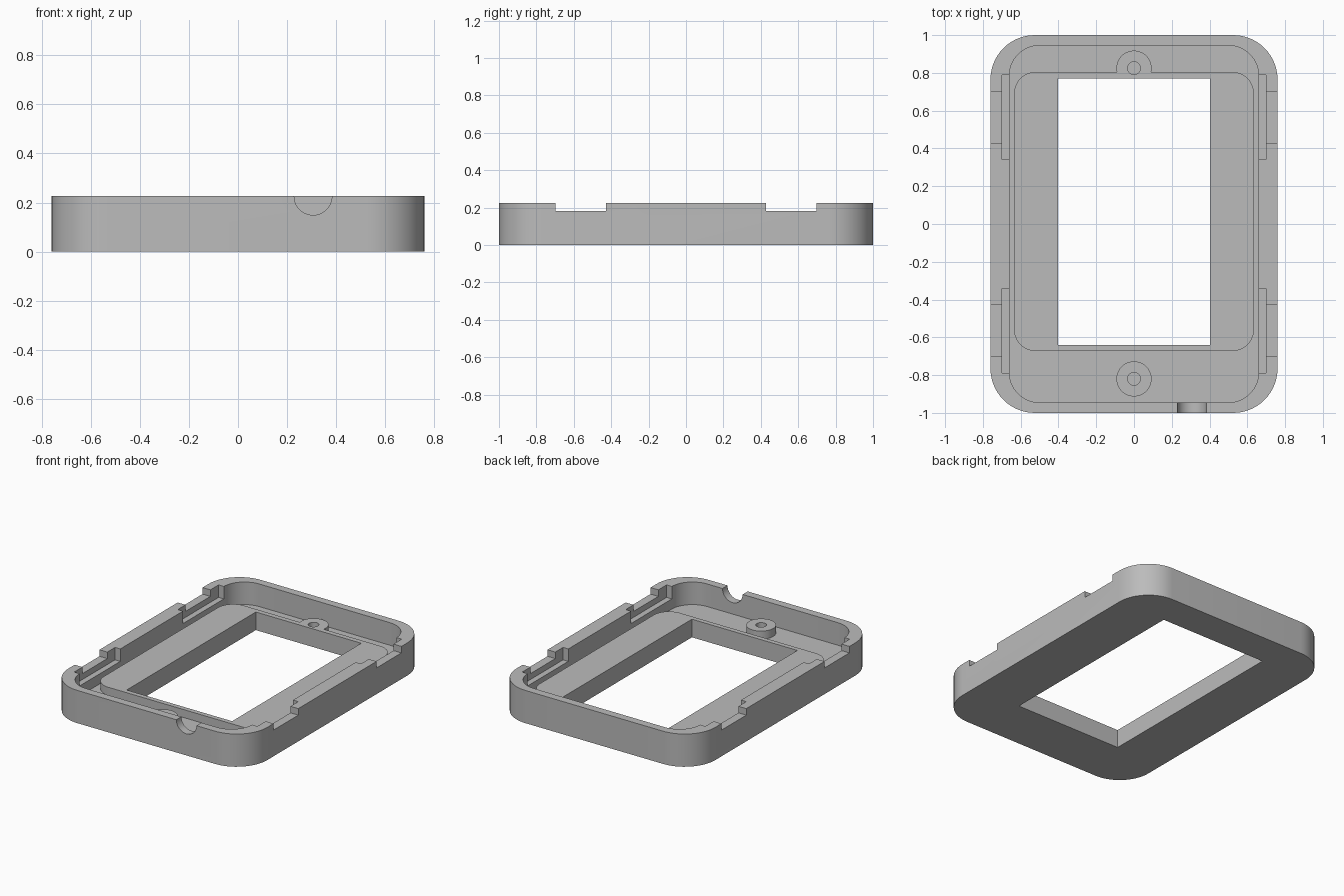
import bpy, bmesh, math
from mathutils import Matrix

old = bpy.data.objects.get("Cube")
if old:
    bpy.data.objects.remove(old, do_unlink=True)

HEIGHT, FLOOR, DECK = 0.226, 0.07, 0.125
ABOVE = HEIGHT + 0.1

grey = bpy.data.materials.new("light grey plastic")
grey.use_nodes = True
grey.diffuse_color = (0.5, 0.5, 0.5, 1)
grey.node_tree.nodes["Principled BSDF"].inputs["Base Color"].default_value = (0.5, 0.5, 0.5, 1)


def prism(name, outline, low, high, turn=None):
    """Extrude a 2D outline from low to high along z, then optionally turn it."""
    bm = bmesh.new()
    face = bm.faces.new([bm.verts.new((a, b, low)) for a, b in outline])
    top = bmesh.ops.extrude_face_region(bm, geom=[face])["geom"]
    bmesh.ops.translate(bm, vec=(0, 0, high - low),
                        verts=[v for v in top if isinstance(v, bmesh.types.BMVert)])
    if turn:
        bm.transform(turn)
    bmesh.ops.recalc_face_normals(bm, faces=bm.faces)
    mesh = bpy.data.meshes.new(name)
    bm.to_mesh(mesh)
    bm.free()
    mesh.materials.append(grey)
    ob = bpy.data.objects.new(name, mesh)
    bpy.context.collection.objects.link(ob)
    return ob


def arc(cx, cy, r, start, end, steps):
    angles = [math.radians(start + (end - start) * i / steps) for i in range(steps + 1)]
    return [(cx + r * math.cos(a), cy + r * math.sin(a)) for a in angles]


def circle(cx, cy, r, steps=40):
    return arc(cx, cy, r, 0, 360, steps)[:-1]


def box(x0, x1, y0, y1):
    return [(x0, y0), (x1, y0), (x1, y1), (x0, y1)]


def rounded(x, y0, y1, r, steps=14):
    return (arc(x - r, y1 - r, r, 0, 90, steps) + arc(r - x, y1 - r, r, 90, 180, steps)
            + arc(r - x, y0 + r, r, 180, 270, steps) + arc(x - r, y0 + r, r, 270, 360, steps))


case = prism("bezel_case", rounded(0.76, -1, 1, 0.235), 0, HEIGHT)


def combine(part, operation="DIFFERENCE"):
    """Join or cut the case with a part, then discard the part."""
    part.hide_render = True
    mod = case.modifiers.new(part.name, "BOOLEAN")
    mod.operation, mod.solver, mod.object = operation, "EXACT", part
    bpy.context.view_layer.objects.active = case
    bpy.ops.object.modifier_apply(modifier=mod.name)
    bpy.data.objects.remove(part, do_unlink=True)


# Hollow tray, raised deck and two screw bosses
combine(prism("cavity", rounded(0.66, -0.945, 0.945, 0.16), FLOOR, ABOVE))
combine(prism("deck", rounded(0.635, -0.673, 0.805, 0.115), FLOOR - 0.02, DECK), "UNION")
for y in (-0.82, 0.825):
    combine(prism("boss", circle(0, y, 0.093), FLOOR - 0.02, DECK), "UNION")

# Screen window and blind screw holes
combine(prism("window", box(-0.403, 0.403, -0.64, 0.77), -0.1, ABOVE))
for y in (-0.82, 0.825):
    combine(prism("screw_hole", circle(0, y, 0.034, 24), FLOOR, ABOVE))

# Clip pockets in the side walls, each with a narrower slot through the rim
for sx in (-1, 1):
    for sy in (-1, 1):
        xs = sorted((sx * 0.6, sx * 0.70))
        ys = sorted((sy * 0.342, sy * 0.788))
        combine(prism("clip_pocket", box(*xs, *ys), 0.14, ABOVE))
        xs = sorted((sx * 0.62, sx * 0.9))
        ys = sorted((sy * 0.427, sy * 0.698))
        combine(prism("clip_slot", box(*xs, *ys), 0.181, ABOVE))

# Shallow side opening with rounded ends: outline in y and z, pushed along x
side = Matrix(((0, 0, 1, 0), (1, 0, 0, 0), (0, 1, 0, 0), (0, 0, 0, 1)))
opening = ([(-0.235, HEIGHT)] + arc(-0.16, 0.235, 0.06, 225, 270, 6)
           + arc(0.14, 0.235, 0.06, 270, 325, 6)
           + [(0.193, HEIGHT), (0.193, ABOVE), (-0.235, ABOVE)])
combine(prism("side_opening", opening, 0.62, 0.9, side))

# Half-round cable notch in the front wall
front = Matrix.Rotation(math.pi / 2, 4, "X")
combine(prism("cable_notch", circle(0.306, HEIGHT, 0.077), 0.9, 1.1, front))

# Smooth the rounded corners, keep the edges crisp
bpy.ops.object.select_all(action="DESELECT")
case.select_set(True)
bpy.context.view_layer.objects.active = case
bpy.ops.object.shade_smooth_by_angle(angle=math.radians(25))
